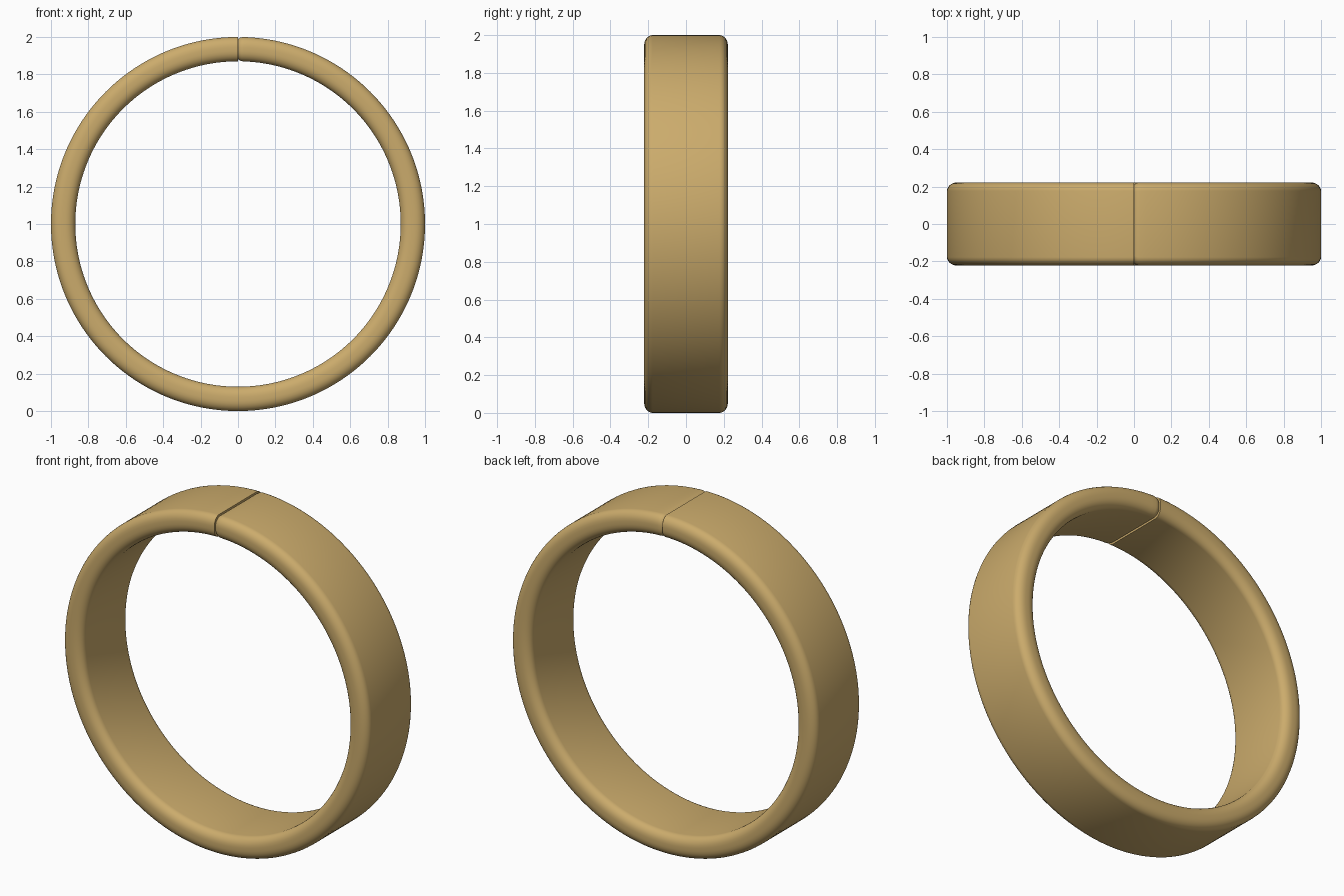
import bpy, bmesh
from math import sin, cos, pi, radians

if "Cube" in bpy.data.objects:
    bpy.data.objects.remove(bpy.data.objects["Cube"])

OUTER, INNER, HALF_W = 1.0, 0.87, 0.222
MID, HALF_T = (OUTER + INNER) / 2, (OUTER - INNER) / 2
CORNER_Y, CORNER_R = 0.045, 0.055
SEGMENTS, CORNER_STEPS = 192, 6


# Rounded rectangle cross-section as (radial, y) offsets
def band_profile():
    points = []
    for quarter, (sr, sy) in enumerate([(1, 1), (-1, 1), (-1, -1), (1, -1)]):
        for i in range(CORNER_STEPS + 1):
            t = i / CORNER_STEPS * pi / 2
            a, b = (sin(t), cos(t)) if quarter % 2 else (cos(t), sin(t))
            points.append((sr * (HALF_T - CORNER_R + CORNER_R * a),
                           sy * (HALF_W - CORNER_Y + CORNER_Y * b)))
    return points


# Sweep clockwise from the top; the starting end is pinched to form the seam
bm = bmesh.new()
profile = band_profile()
stations = [(0.0, 0.012), (0.005, 0.008), (0.012, 0.004), (0.022, 0.001)]
stations += [(2 * pi * i / SEGMENTS, 0.0) for i in range(1, SEGMENTS + 1)]
rings = []
for angle, pinch in stations:
    kr, ky = 1 - pinch / HALF_T, 1 - pinch / HALF_W
    rings.append([bm.verts.new(((MID + r * kr) * sin(angle), y * ky,
                                1 + (MID + r * kr) * cos(angle)))
                  for r, y in profile])
n = len(profile)
for ring, nxt in zip(rings, rings[1:]):
    for j in range(n):
        k = (j + 1) % n
        bm.faces.new((ring[j], ring[k], nxt[k], nxt[j]))
bm.faces.new(rings[0])
bm.faces.new(rings[-1])
bmesh.ops.recalc_face_normals(bm, faces=bm.faces[:])
mesh = bpy.data.meshes.new("ring_band")
bm.to_mesh(mesh)
bm.free()

# Band object with gold finish
band = bpy.data.objects.new("ring_band", mesh)
bpy.context.collection.objects.link(band)
gold = bpy.data.materials.new("gold")
gold.diffuse_color = (0.6, 0.41, 0.15, 1)
gold.use_nodes = True
gold.node_tree.nodes["Principled BSDF"].inputs["Base Color"].default_value = gold.diffuse_color
mesh.materials.append(gold)
bpy.context.view_layer.objects.active = band
band.select_set(True)
bpy.ops.object.shade_smooth_by_angle(angle=radians(40))
